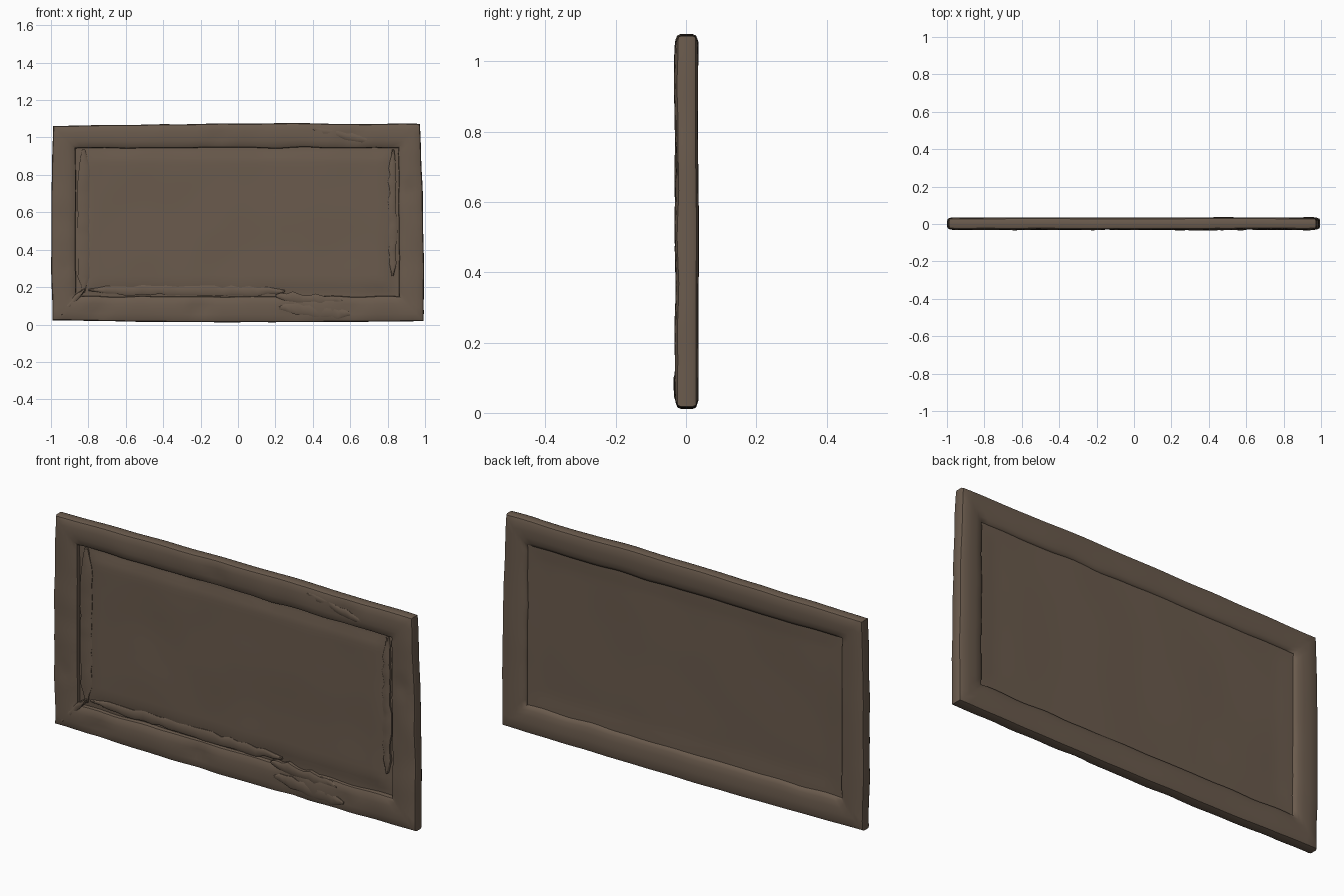
import bpy, bmesh, math, random
from mathutils import Vector, noise

if "Cube" in bpy.data.objects:
    bpy.data.objects.remove(bpy.data.objects["Cube"])

random.seed(4)
mat = bpy.data.materials.new("weathered brown wood")
mat.diffuse_color = (0.145, 0.104, 0.074, 1)
mat.use_nodes = True
mat.node_tree.nodes["Principled BSDF"].inputs["Base Color"].default_value = mat.diffuse_color


def wob(x, z, scale, seed):
    return noise.noise(Vector((x * scale, z * scale, seed)))


def loft(name, rings, closed, angle=40):
    """Skin a list of point rings; closed joins last ring to first, else caps."""
    bm = bmesh.new()
    rows = [[bm.verts.new(p) for p in r] for r in rings]
    n, m = len(rows), len(rows[0])
    for i in range(n if closed else n - 1):
        a, b = rows[i], rows[(i + 1) % n]
        for j in range(m):
            k = (j + 1) % m
            bm.faces.new((a[j], a[k], b[k], b[j]))
    if not closed:
        bm.faces.new(rows[0])
        bm.faces.new(rows[-1])
    bmesh.ops.recalc_face_normals(bm, faces=bm.faces)
    me = bpy.data.meshes.new(name)
    bm.to_mesh(me)
    bm.free()
    ob = bpy.data.objects.new(name, me)
    bpy.context.collection.objects.link(ob)
    me.materials.append(mat)
    bpy.ops.object.select_all(action='DESELECT')
    ob.select_set(True)
    bpy.context.view_layer.objects.active = ob
    bpy.ops.object.shade_smooth_by_angle(angle=math.radians(angle))
    return ob


# Worn mitred frame: pillow profile swept round four corners
outer = [(-0.993, 0.022), (0.993, 0.018), (0.972, 1.072), (-0.988, 1.062)]
inner = [(-0.868, 0.150), (0.862, 0.150), (0.858, 0.946), (-0.868, 0.942)]
profile = [(0, -0.014), (0.03, -0.023), (0.12, -0.028), (0.3, -0.031), (0.5, -0.032),
           (0.7, -0.031), (0.88, -0.027), (0.98, -0.020), (1, -0.008), (1, 0.014),
           (0.96, 0.022), (0.85, 0.029), (0.65, 0.034), (0.4, 0.035), (0.15, 0.034),
           (0.03, 0.028), (0, 0.019)]
# Knocks on the front face: x, z, radius, depth
dents = [(-0.2, 0.09, 0.07, 0.012), (-0.75, 0.07, 0.08, 0.010), (0.3, 0.06, 0.09, 0.012),
         (0.6, 0.08, 0.06, 0.008), (-0.1, 1.0, 0.07, 0.008), (0.6, 1.0, 0.08, 0.010),
         (0.92, 0.72, 0.06, 0.008), (-0.93, 0.3, 0.05, 0.007)]
rings = []
for c in range(4):
    o0, o1, i0, i1 = (Vector(v) for v in (outer[c], outer[(c + 1) % 4],
                                          inner[c], inner[(c + 1) % 4]))
    steps = 44 if c % 2 == 0 else 24
    for s in range(steps):
        f = s / steps
        po, pi = o0.lerp(o1, f), i0.lerp(i1, f)
        out = Vector(((0, -1), (1, 0), (0, 1), (-1, 0))[c])
        bow = 0.008 * math.sin(math.pi * f)
        po = po + out * (bow + 0.004 * wob(po.x, po.y, 5, 1))
        pi = pi + out * 0.006 * wob(pi.x, pi.y, 7, 2)
        ring = []
        for t, y in profile:
            p = po.lerp(pi, t)
            if y < 0:
                y -= 0.004 * wob(p.x, p.y, 7, 5)
                for dx, dz, r, d in dents:
                    y += d * math.exp(-((p.x - dx) ** 2 + (p.y - dz) ** 2) / (r * r * 0.4))
            else:
                y += 0.003 * wob(p.x, p.y, 3, 8)
            ring.append((p.x, y, max(p.y, 0.0)))
        rings.append(ring)
loft("frame", rings, True)

# Warped centre panel, thinning toward its edges
nx, nz = 56, 30
xs = [-0.9 + 1.8 * i / nx for i in range(nx + 1)]
rings = []
for j in range(nz + 1):
    z = 0.12 + 0.86 * j / nz
    front, back = [], []
    for x in xs:
        edge = min((0.86 - abs(x)) / 0.09, (z - 0.15) / 0.09, (0.945 - z) / 0.07)
        e = max(0.0, min(1.0, edge))
        e = e * e * (3 - 2 * e)
        y = -0.002 - 0.012 * e - (0.003 + 0.005 * (1 - e)) * wob(x, z, 4, 11)
        front.append((x, y, z))
        back.append((x, 0.015 - 0.003 * e + 0.003 * wob(x, z, 3, 17), z))
    rings.append(front + back[::-1])
loft("centre_panel", rings, False)


def splinter(name, a, b, width, y0, y1, n=18, rough=0.3):
    """Ragged strip from a to b in the x-z plane, front y0, back y1."""
    a, b = Vector(a), Vector(b)
    d = (b - a).normalized()
    side = Vector((-d.y, d.x))
    rings = []
    for i in range(n + 1):
        f = i / n
        w = width * 0.5 * min(1, 0.25 + 6 * min(f, 1 - f))
        l = a.lerp(b, f) + side * w * (1 + random.uniform(-rough, rough))
        r = a.lerp(b, f) - side * w * (1 + random.uniform(-rough, rough))
        y = y0 + random.uniform(-0.002, 0.002)
        m1, m2 = l.lerp(r, 0.2), l.lerp(r, 0.8)
        rings.append([(l.x, y1, l.y), (l.x, y + 0.004, l.y), (m1.x, y, m1.y),
                      (m2.x, y, m2.y), (r.x, y + 0.004, r.y), (r.x, y1, r.y)])
    loft(name, rings, False)


# Ragged inner beads on both sides and along the bottom
splinter("left_bead", (-0.825, 0.17), (-0.825, 0.935), 0.062, -0.017, 0.004, 18, 0.2)
splinter("right_bead", (0.826, 0.26), (0.828, 0.935), 0.04, -0.017, 0.004, 20, 0.35)
splinter("bottom_bead", (-0.8, 0.185), (0.25, 0.178), 0.045, -0.015, 0.004, 22, 0.3)

# Split wood on the rails
splinter("bottom_split", (0.2, 0.155), (0.56, 0.125), 0.045, -0.030, -0.010, 12, 0.4)
splinter("bottom_split_lower", (0.22, 0.09), (0.6, 0.055), 0.05, -0.033, -0.012, 12, 0.4)
splinter("top_split", (0.4, 1.045), (0.7, 0.985), 0.035, -0.031, -0.012, 10, 0.3)
splinter("corner_split", (-0.95, 0.05), (-0.82, 0.19), 0.025, -0.031, -0.010, 8, 0.3)
